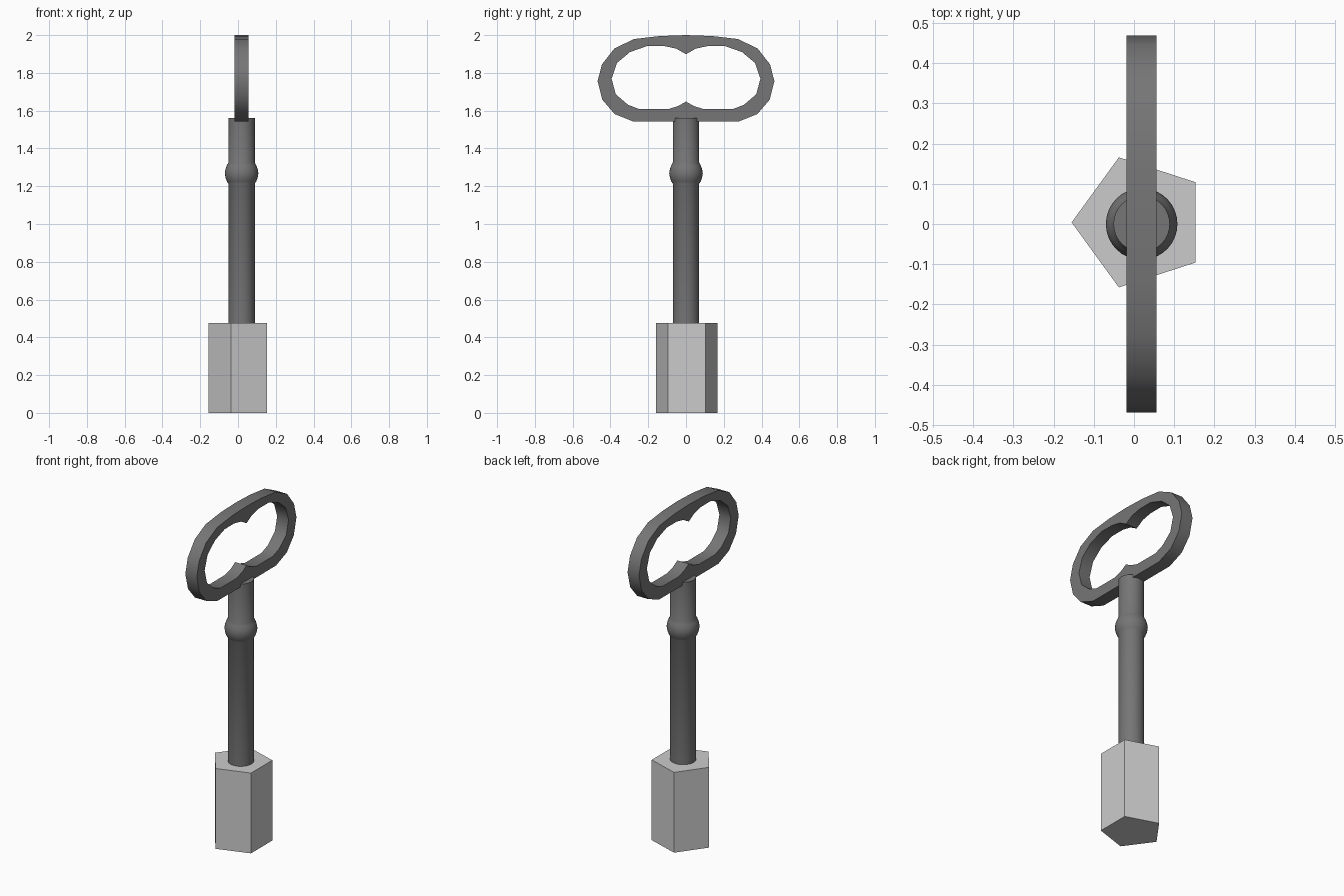
import bpy, bmesh, math
from mathutils import Matrix

if "Cube" in bpy.data.objects:
    bpy.data.objects.remove(bpy.data.objects["Cube"])

CX = 0.019  # axis of the stem and bow

dark = bpy.data.materials.new("dark_metal")
dark.diffuse_color = (0.18, 0.18, 0.18, 1)
dark.use_nodes = True
dark.node_tree.nodes["Principled BSDF"].inputs["Base Color"].default_value = dark.diffuse_color


def smooth(obj):
    bpy.ops.object.select_all(action='DESELECT')
    obj.select_set(True)
    bpy.context.view_layer.objects.active = obj
    bpy.ops.object.shade_smooth_by_angle(angle=math.radians(35))


def mesh_object(name, bm):
    bmesh.ops.recalc_face_normals(bm, faces=bm.faces)
    me = bpy.data.meshes.new(name)
    bm.to_mesh(me)
    bm.free()
    obj = bpy.data.objects.new(name, me)
    bpy.context.collection.objects.link(obj)
    return obj


def lathe(name, profile, sides):
    bm = bmesh.new()
    rings = [[bm.verts.new((CX + r * math.cos(2 * math.pi * i / sides),
                            r * math.sin(2 * math.pi * i / sides), z))
              for i in range(sides)] for r, z in profile]
    for a, b in zip(rings, rings[1:]):
        for i in range(sides):
            j = (i + 1) % sides
            bm.faces.new((a[i], a[j], b[j], b[i]))
    bm.faces.new(rings[0])
    bm.faces.new(rings[-1])
    return mesh_object(name, bm)


# five-sided socket block at the foot
bm = bmesh.new()
bmesh.ops.create_cone(bm, cap_ends=True, segments=5, radius1=0.17, radius2=0.17, depth=0.477)
tip = max(bm.verts, key=lambda v: v.co.xy.length)
turn = math.pi - math.atan2(tip.co.y, tip.co.x)
bmesh.ops.transform(bm, verts=bm.verts,
                    matrix=Matrix.Translation((0.015, 0.004, 0.2385)) @ Matrix.Rotation(turn, 4, 'Z'))
mesh_object("socket_block", bm)

# round stem with a bead
stem = lathe("stem", [(0.07, 0.46), (0.07, 1.213), (0.078, 1.226), (0.085, 1.245), (0.089, 1.268),
                      (0.085, 1.291), (0.078, 1.31), (0.07, 1.325), (0.07, 1.56)], 32)
stem.data.materials.append(dark)
smooth(stem)

# flat bow handle: half outlines (y, z), mirrored about the stem
outer = [(0, 2.0), (0.14, 1.995), (0.277, 1.979), (0.38, 1.928), (0.445, 1.845), (0.468, 1.756),
         (0.443, 1.658), (0.378, 1.582), (0.277, 1.542), (0, 1.542)]
inner = [(0, 1.899), (0.053, 1.929), (0.116, 1.942), (0.206, 1.942), (0.297, 1.91), (0.366, 1.852),
         (0.394, 1.769), (0.372, 1.687), (0.307, 1.631), (0.247, 1.608), (0.095, 1.608),
         (0.042, 1.624), (0, 1.648)]
cu = bpy.data.curves.new("bow_outline", 'CURVE')
cu.dimensions = '2D'
cu.fill_mode = 'BOTH'
cu.extrude = 0.0375
for half in (outer, inner):
    loop = half + [(-y, z) for y, z in half[-2:0:-1]]
    sp = cu.splines.new('POLY')
    sp.points.add(len(loop) - 1)
    for p, (y, z) in zip(sp.points, loop):
        p.co = (y, z, 0, 1)
    sp.use_cyclic_u = True
temp = bpy.data.objects.new("bow_outline", cu)
bpy.context.collection.objects.link(temp)
bpy.context.view_layer.update()
bm = bmesh.new()
bm.from_mesh(temp.to_mesh())
temp.to_mesh_clear()
bpy.data.objects.remove(temp)
bmesh.ops.remove_doubles(bm, verts=bm.verts, dist=0.0005)
for v in bm.verts:
    v.co = (CX + v.co.z, v.co.x, v.co.y)
bow = mesh_object("bow_handle", bm)
bow.data.materials.clear()
bow.data.materials.append(dark)
smooth(bow)
